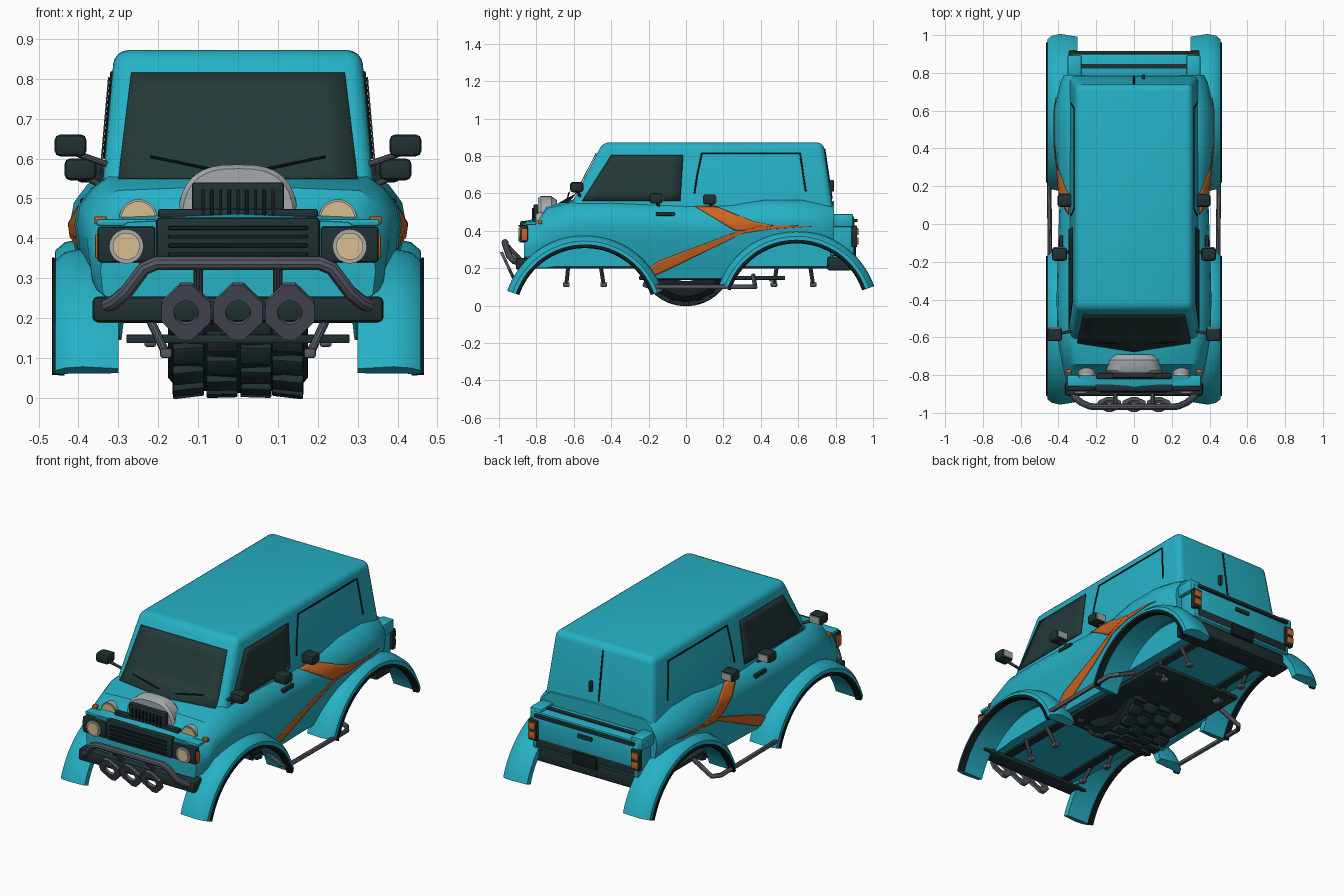
import bpy, bmesh, math
from mathutils import Vector, Matrix
from mathutils.bvhtree import BVHTree

if "Cube" in bpy.data.objects:
    bpy.data.objects.remove(bpy.data.objects["Cube"])


def mat(name, r, g, b):
    m = bpy.data.materials.new(name)
    m.use_nodes = True
    m.diffuse_color = (r, g, b, 1)
    m.node_tree.nodes["Principled BSDF"].inputs["Base Color"].default_value = (r, g, b, 1)
    return m


TEAL = mat("teal paint", .019, .44, .56)
TRIM = mat("dark trim", .014, .03, .031)
GLASS = mat("dark glass", .017, .04, .04)
RUBBER = mat("black rubber", .007, .012, .013)
ORANGE = mat("orange", .62, .13, .017)
CREAM = mat("cream lens", .68, .52, .28)
METAL = mat("grey metal", .09, .1, .125)
PALE = mat("pale grey", .38, .4, .41)


def finish(name, bm, m):
    bmesh.ops.recalc_face_normals(bm, faces=bm.faces)
    me = bpy.data.meshes.new(name)
    bm.to_mesh(me)
    bm.free()
    ob = bpy.data.objects.new(name, me)
    bpy.context.collection.objects.link(ob)
    me.materials.append(m)
    return ob


def box(name, c, size, m, bevel=.006, rot=None):
    bm = bmesh.new()
    bmesh.ops.create_cube(bm, size=1, matrix=Matrix.Diagonal((*size, 1)))
    if bevel:
        bmesh.ops.bevel(bm, geom=bm.edges[:], offset=bevel, segments=2, profile=.5, affect='EDGES')
    bmesh.ops.transform(bm, verts=bm.verts, matrix=Matrix.Translation(c) @ (rot or Matrix()))
    return finish(name, bm, m)


def disc(name, c, r, depth, axis, m, n=32):
    bm = bmesh.new()
    rot = Matrix.Rotation(math.pi / 2, 4, 'Y' if axis == 'X' else 'X')
    bmesh.ops.create_cone(bm, cap_ends=True, segments=n, radius1=r, radius2=r, depth=depth,
                          matrix=Matrix.Translation(c) @ rot)
    return finish(name, bm, m)


def loft(name, rings, m, cyclic=False):
    bm = bmesh.new()
    vs = [[bm.verts.new(p) for p in ring] for ring in rings]
    n = len(vs[0])
    for a, b in zip(vs, vs[1:] + (vs[:1] if cyclic else [])):
        for i in range(n):
            bm.faces.new((a[i], a[(i + 1) % n], b[(i + 1) % n], b[i]))
    if not cyclic:
        bm.faces.new(vs[0])
        bm.faces.new(vs[-1])
    return finish(name, bm, m)


def tube(name, pts, r, m):
    cu = bpy.data.curves.new(name, 'CURVE')
    cu.dimensions, cu.bevel_depth, cu.bevel_resolution, cu.use_fill_caps = '3D', r, 3, True
    sp = cu.splines.new('POLY')
    sp.points.add(len(pts) - 1)
    for p, co in zip(sp.points, pts):
        p.co = (*co, 1)
    tmp = bpy.data.objects.new(name, cu)
    bm = bmesh.new()
    bpy.context.collection.objects.link(tmp)
    bm.from_mesh(tmp.evaluated_get(bpy.context.evaluated_depsgraph_get()).to_mesh())
    bpy.data.objects.remove(tmp)
    return finish(name, bm, m)


# Lower body: half sections along y as (y, half width, top, sill)
def section(y, w, zt, zs):
    half = [(.8 * w, zt), (.9 * w, zt - .03), (.98 * w, zt - .075), (w, zt - .12), (.98 * w, zt - .18),
            (.9 * w, .24), (.83 * w, zs), (.74 * w, zs), (.72 * w, .21)]
    return ([(0, y, zt + .012)] + [(x, y, z) for x, z in half] + [(-x, y, z) for x, z in half[::-1]])


body = loft("body", [section(*s) for s in (
    (-.865, .345, .44, .205), (-.79, .37, .455, .2), (-.745, .38, .52, .2), (-.6, .405, .555, .2),
    (-.4, .41, .555, .17), (-.2, .405, .55, .145), (.1, .395, .545, .145), (.25, .4, .55, .145),
    (.42, .42, .565, .18), (.62, .42, .565, .2), (.75, .39, .555, .21), (.79, .37, .545, .21))], TEAL)

# Cabin: tapered block with rounded edges
bm = bmesh.new()
bmesh.ops.create_cube(bm, size=1)
for v in bm.verts:
    top = v.co.z > 0
    v.co = (math.copysign(.31 if top else .34, v.co.x),
            (-.445 if v.co.y < 0 else .735) if top else (-.62 if v.co.y < 0 else .785), .872 if top else .53)
bmesh.ops.bevel(bm, geom=[e for e in bm.edges if sum(v.co.z for v in e.verts) > 1.1],
                offset=.035, segments=4, profile=.5, affect='EDGES')
cabin = finish("cabin", bm, TEAL)
trees = []
for o in (body, cabin):
    trees.append(BVHTree.FromPolygons([v.co for v in o.data.vertices], [p.vertices for p in o.data.polygons]))


def project(u, v, axis, s, off):
    # drop a point on the shell along x or y
    d = Vector((-s, 0, 0)) if axis == 'X' else Vector((0, -s, 0))
    start = (Vector((0, u, v)) if axis == 'X' else Vector((u, 0, v))) - 2 * d
    hits = [h for h in (t.ray_cast(start, d) for t in trees) if h[0]]
    return min(hits, key=lambda h: h[3])[0] - d * off if hits else start + d * 1.65


def split(pts, n=8):
    pts = [Vector(p) for p in pts]
    return [a.lerp(b, i / n) for a, b in zip(pts, pts[1:]) for i in range(n)] + [pts[-1]]


def decal(name, low, high, axis, s, m, off=.006):
    bm = bmesh.new()
    rows = [[bm.verts.new(project(*a.lerp(b, j / 6), axis, s, off)) for j in range(7)]
            for a, b in zip(split(low), split(high))]
    for a, b in zip(rows, rows[1:]):
        for j in range(6):
            bm.faces.new((a[j], a[j + 1], b[j + 1], b[j]))
    ob = finish(name, bm, m)
    mod = ob.modifiers.new("plate", 'SOLIDIFY')
    mod.thickness, mod.offset = .004, 0


def seam(name, pts, axis, s):
    tube(name, [project(*p, axis, s, .001) for p in split(pts)], .0045, RUBBER)


# Wheel openings and flared arches
ARCHES = ((-.54, -.065, "front"), (.59, -.04, "rear"))
FLARE = ((.3, .39), (.3, .425), (.39, .44), (.435, .43), (.458, .41), (.46, .385), (.44, .385))
LIP = ((.435, .372), (.435, .388), (.466, .392), (.466, .376))
for s in (-1, 1):
    for cy, cz, end in ARCHES:
        cut = disc("arch_cutter", (s * .48, cy, cz), .395, .4, 'X', TEAL, 64)
        mod = body.modifiers.new("arch", 'BOOLEAN')
        mod.operation, mod.object, mod.solver = 'DIFFERENCE', cut, 'EXACT'
        bpy.context.view_layer.objects.active = body
        bpy.ops.object.modifier_apply(modifier=mod.name)
        bpy.data.objects.remove(cut)
        for nm, prof, m in (("flare", FLARE, TEAL), ("flare_lip", LIP, RUBBER)):
            rings = []
            for i in range(37):
                a = math.radians(19 + 142 * i / 36)
                rings.append([(s * x, cy + r * math.cos(a), cz + r * math.sin(a)) for x, r in prof])
            loft(end + "_" + nm, rings, m)

    # Side glass, panel seam, stripes and door handle
    decal("side_window", [(-.555, .56), (-.03, .56)], [(-.4, .805), (-.015, .805)], 'X', s, GLASS, .008)
    seam("side_panel_seam", [(.045, .6), (.06, .7), (.085, .815), (.61, .815), (.64, .61)], 'X', s)
    decal("long_stripe", [(-.19, .15), (-.1, .19), (.3, .385), (.45, .408), (.67, .422)],
          [(-.2, .2), (-.14, .24), (.26, .39), (.42, .43), (.67, .425)], 'X', s, ORANGE)
    decal("short_stripe", [(.05, .53), (.26, .4), (.36, .405)], [(.16, .53), (.36, .45), (.47, .425)], 'X', s, ORANGE)
    box("door_handle", project(-.11, .49, 'X', s, .004), (.02, .1, .022), TRIM)

    # Mirrors on stalks
    for x, y, z in ((.42, -.585, .633), (.395, -.16, .573), (.365, .125, .567)):
        box("mirror", (s * x, y, z), (.08, .07, .055), TRIM, .014)
        box("mirror_face", (s * x, y + .035, z), (.06, .008, .038), PALE, 0)
        tube("mirror_stalk", [(s * x, y, z - .015), (s * .32, y + .02, z - .05)], .008, METAL)

    # Side rail
    tube("side_rail", [(s * .3, -.2, .16), (s * .42, -.22, .11), (s * .445, -.19, .1), (s * .45, .33, .1),
                       (s * .42, .37, .1), (s * .3, .36, .16)], .013, METAL)

    # Hanging suspension struts and frame rail
    for y, lean in ((-.64, .02), (-.44, -.03), (.47, .03), (.68, -.03)):
        tube("strut", [(s * .18, y, .11), (s * .27, y + lean, .3)], .011, METAL)
        box("strut_foot", (s * .18, y, .112), (.03, .036, .024), METAL)
    box("frame_rail", (s * .2, 0, .215), (.05, 1.62, .035), TRIM)

    # Front lamps
    box("lamp_bezel", (s * .28, -.865, .385), (.145, .04, .09), TRIM, .008)
    disc("lamp_ring", (s * .28, -.884, .38), .043, .012, 'Y', PALE)
    disc("lamp_lens", (s * .28, -.888, .38), .034, .016, 'Y', CREAM)
    box("front_marker", (s * .352, -.862, .38), (.012, .03, .06), ORANGE, .003)
    box("hood_marker", (s * .345, -.78, .445), (.03, .02, .02), ORANGE, .003)
    disc("hood_lamp_shell", (s * .25, -.765, .45), .048, .06, 'Y', PALE)
    disc("hood_lamp_lens", (s * .25, -.797, .45), .043, .008, 'Y', CREAM)
    box("lamp_shelf", (s * .28, -.83, .44), (.15, .06, .018), TEAL)
    tube("wiper", [(s * .22, -.625, .605), (s * .05, -.635, .57)], .004, RUBBER)

    # Rear corner pieces and lamps
    box("rear_corner", (s * .315, .835, .455), (.075, .12, .07), TEAL, .012)
    box("rear_lamp_case", (s * .32, .9, .37), (.055, .03, .115), TRIM, .006)
    for z in (.345, .395):
        box("rear_lamp", (s * .322, .912, z), (.042, .02, .038), ORANGE, .004)

# Windscreen and rear door
decal("windscreen", [(-.3, .55), (.3, .55)], [(-.268, .815), (.268, .815)], 'Y', -1, GLASS)
seam("rear_door_seam", [(0, .57), (0, .84)], 'Y', 1)
box("rear_door_handle", project(.05, .64, 'Y', 1, .01), (.018, .025, .06), TRIM)

# Tailgate and rear bumper
box("tailgate", (0, .835, .37), (.66, .13, .21), TEAL, .012)
box("tailgate_strip", (0, .904, .455), (.62, .025, .018), TRIM, .004)
box("tailgate_gap", (0, .835, .478), (.56, .025, .008), TRIM, 0)
box("tailgate_handle", (0, .904, .41), (.09, .014, .022), TRIM, .004)
box("rear_panel", (0, .893, .3), (.62, .016, .05), TRIM, .004)
box("rear_bumper", (0, .82, .225), (.68, .13, .075), TRIM, .012)
box("rear_plate", (0, .9, .28), (.15, .02, .07), RUBBER, .004)

# Grille
box("grille", (0, -.867, .395), (.41, .04, .115), TRIM, .01)
for i in range(4):
    box("grille_slat", (0, -.889, .36 + .022 * i), (.35, .014, .009), RUBBER, .002)
box("hood_strip", (0, -.805, .462), (.4, .03, .024), TRIM)

# Hood scoop
loft("scoop", [[(x * k, y, .44 + z * k) for x, z in
                [(.15 * math.copysign(abs(math.cos(t)) ** .7, math.cos(t)), .145 * math.sin(t) ** .8)
                 for t in [math.pi * i / 20 for i in range(20)] + [3.1415]]]
               for y, k in ((-.79, .93), (-.775, 1), (-.72, 1), (-.69, .85))], PALE)
box("scoop_intake", (0, -.8, .493), (.23, .03, .095), TRIM)
for i in range(9):
    box("intake_rib", (.022 * (i - 4), -.817, .49), (.008, .012, .065), RUBBER, .002)

# Front bumper, bull bar and three light plates
box("front_bumper", (0, -.865, .222), (.73, .09, .065), TRIM, .014)
bar = [(.345, -.88, .225), (.31, -.92, .24), (.28, -.945, .265), (.235, -.965, .325), (.205, -.968, .338)]
tube("bull_bar", bar + [(-x, y, z) for x, y, z in bar[::-1]], .018, METAL)
for s in (-1, 1):
    tube("bar_brace", [(s * .1, -.965, .33), (s * .1, -.87, .23)], .012, METAL)
tilt = Matrix.Rotation(math.radians(25), 4, 'X')


def plate_ring(cx, r, y):
    pts = []
    for i in range(32):
        c, n = math.cos(math.pi * i / 16), math.sin(math.pi * i / 16)
        k = r or .062 / max(abs(c), abs(n) * .85, (abs(c) + abs(n)) * .72)
        pts.append(Vector((cx, -.955, .217)) + tilt @ Vector((k * c, y, k * n * 1.05)))
    return pts


for cx in (-.13, 0, .13):
    loft("light_plate", [plate_ring(cx, r, y) for r, y in ((0, -.008), (.031, -.008), (.031, .008), (0, .008))],
         METAL, True)

# Under tray and the lugged wheel poking through it
box("under_tray", (0, .14, .148), (.56, .78, .022), TRIM, .004)
for x in (-.22, .22):
    for y in (-.18, .46):
        box("tray_bolt", (x, y, .135), (.03, .03, .014), METAL)
PROFILE = ((-.14, .12), (-.17, .16), (-.175, .2), (-.15, .228), (0, .238),
           (.15, .228), (.175, .2), (.17, .16), (.14, .12))
loft("wheel", [[(x, r * math.cos(a), .25 + r * math.sin(a)) for x, r in PROFILE]
               for a in [math.tau * i / 48 for i in range(48)]], RUBBER, True)
for i in range(20):
    for x, shift, lean in ((-.125, 0, .12), (-.04, .5, .03), (.045, 0, -.03), (.125, .5, -.12)):
        a = math.tau * (i + shift) / 20
        rot = Matrix.Rotation(a, 4, 'X') @ Matrix.Translation((x, 0, -.236)) @ Matrix.Rotation(-lean, 4, 'Y')
        box("wheel_lug", (0, 0, .25), (.078, .052, .026), TRIM, .004, rot)

bpy.ops.object.select_all(action='DESELECT')
for o in bpy.context.collection.objects:
    if o.type == 'MESH':
        o.select_set(True)
        bpy.context.view_layer.objects.active = o
bpy.ops.object.shade_smooth_by_angle(angle=math.radians(35))
